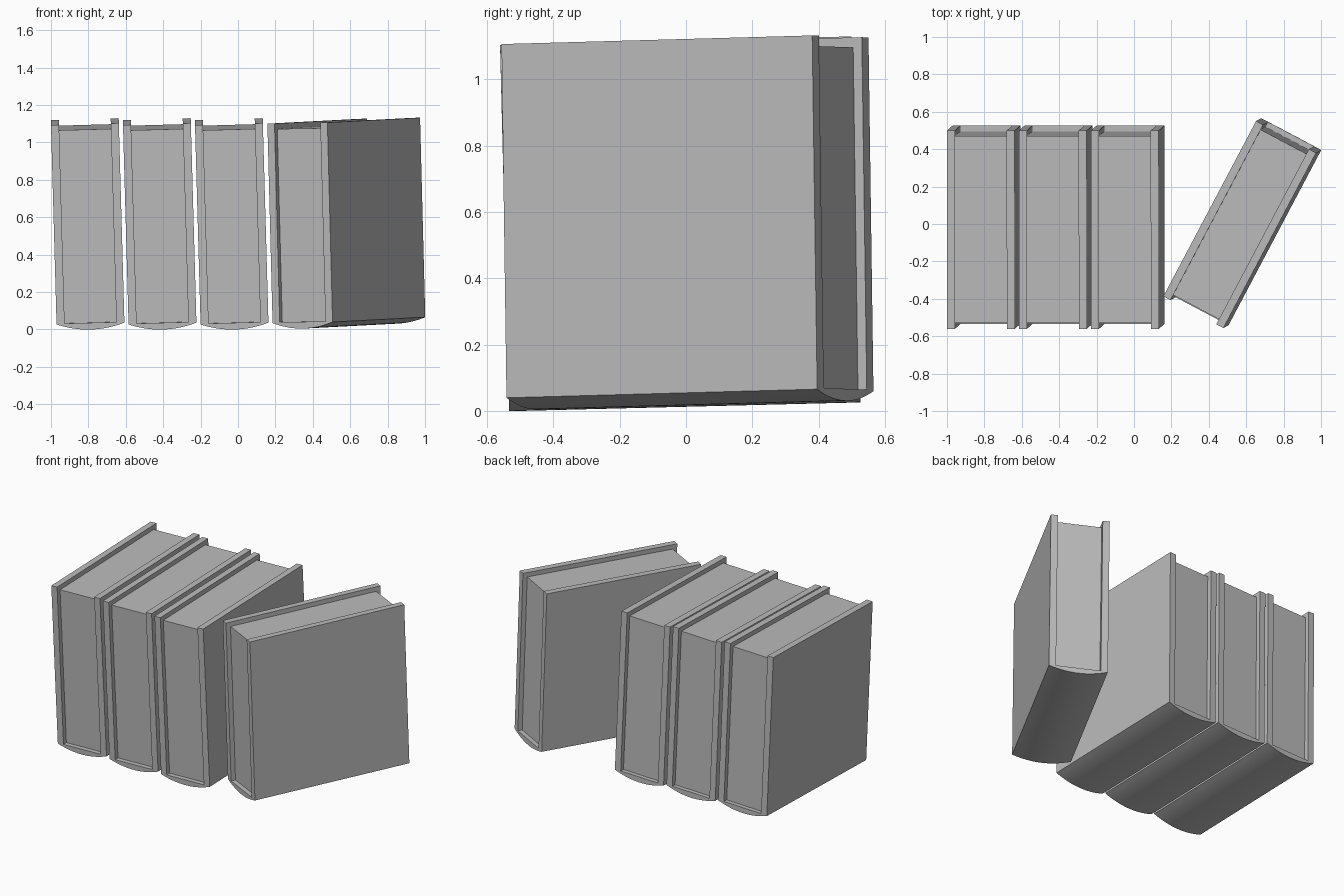
import bpy
import math
from mathutils import Matrix, Vector

cube = bpy.data.objects.get("Cube")
if cube:
    bpy.data.objects.remove(cube, do_unlink=True)

WIDTH, LENGTH, HEIGHT = 0.363, 1.06, 1.067
BOARD, SPINE_DIP, INSET = 0.043, 0.032, 0.03
SPINE_SEGMENTS = 24

grey = bpy.data.materials.new("plain_grey")
grey.use_nodes = True
colour = (0.5, 0.5, 0.5, 1.0)
grey.diffuse_color = colour
grey.node_tree.nodes["Principled BSDF"].inputs["Base Color"].default_value = colour


def extrude_profile(name, profile, length, matrix):
    """Extrude a closed (x, z) outline along y, centred on y = 0."""
    n = len(profile)
    verts = [(x, y, z) for y in (-length / 2, length / 2) for x, z in profile]
    faces = [(i, i + n, (i + 1) % n + n, (i + 1) % n) for i in range(n)]
    faces += [tuple(range(n)), tuple(reversed(range(n, 2 * n)))]
    mesh = bpy.data.meshes.new(name)
    mesh.from_pydata(verts, [], faces)
    mesh.materials.append(grey)
    obj = bpy.data.objects.new(name, mesh)
    obj.matrix_world = matrix
    bpy.context.collection.objects.link(obj)
    bpy.ops.object.select_all(action='DESELECT')
    obj.select_set(True)
    bpy.context.view_layer.objects.active = obj
    bpy.ops.object.mode_set(mode='EDIT')
    bpy.ops.mesh.select_all(action='SELECT')
    bpy.ops.mesh.normals_make_consistent(inside=False)
    bpy.ops.object.mode_set(mode='OBJECT')
    bpy.ops.object.shade_smooth_by_angle(angle=math.radians(20))
    return obj


def book(number, location, lean_x, lean_y, turn):
    matrix = (Matrix.Translation(Vector(location))
              @ Matrix.Rotation(-lean_x, 4, 'Y')
              @ Matrix.Rotation(lean_y, 4, 'X')
              @ Matrix.Rotation(math.radians(turn), 4, 'Z'))
    half = WIDTH / 2

    # Rounded spine below the two boards
    arc = []
    for i in range(SPINE_SEGMENTS + 1):
        t = 2 * i / SPINE_SEGMENTS - 1
        arc.append((half * t, -SPINE_DIP * (1 - t * t)))
    inner = half - BOARD
    floor = 0.004
    boards = [(half, HEIGHT), (inner, HEIGHT), (inner, floor),
              (-inner, floor), (-inner, HEIGHT), (-half, HEIGHT)]
    extrude_profile(f"book_cover_{number}", arc + boards, LENGTH, matrix)

    # Page block set back from the cover edges
    top = HEIGHT - INSET
    edge = inner + 0.005
    pages = [(-edge, -0.002), (edge, -0.002), (edge, top), (-edge, top)]
    extrude_profile(f"pages_{number}", pages, LENGTH - 2 * INSET, matrix)


# Three books in a row and one turned away
for k in range(3):
    book(k + 1, (-0.789 + 0.385 * k, -0.004, 0.045), 0.028, 0.025, 0)
book(4, (0.593, 0.012, 0.05), 0.026, 0.014, -27.9)
